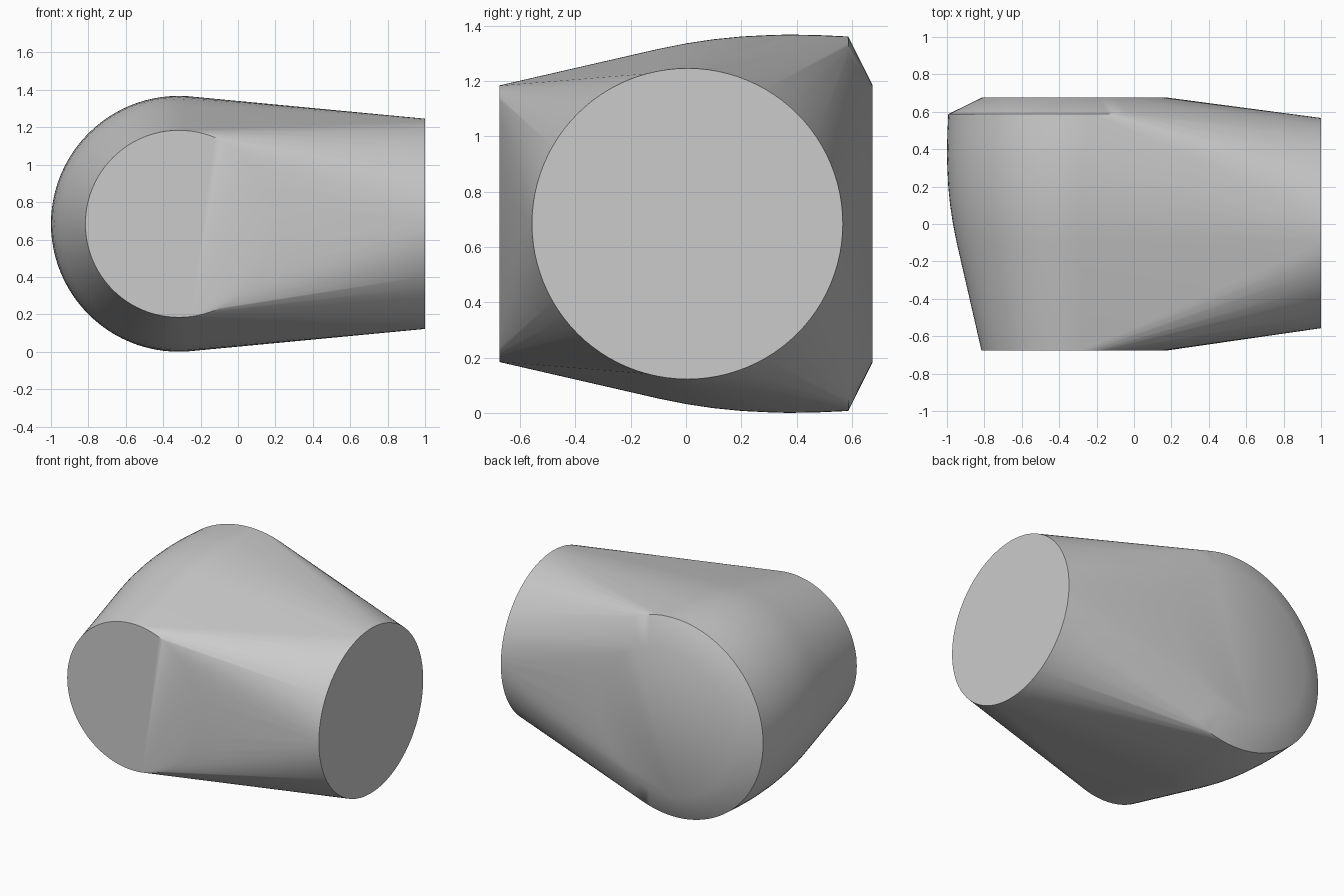
import bpy
import bmesh
from math import cos, sin, tau, radians

cube = bpy.data.objects.get("Cube")
if cube:
    bpy.data.objects.remove(cube, do_unlink=True)

SIDES = 96
CENTRE_X, CENTRE_Z = -0.316, 0.684
END_X, END_Y, END_RADIUS = 1.0, 0.005, 0.562

# Rounded barrel profile along y: (position, radius)
BARREL = [(-0.675, 0.5), (-0.1, 0.632), (0, 0.652), (0.1, 0.667), (0.2, 0.677),
          (0.3, 0.682), (0.37, 0.684), (0.48, 0.682), (0.587, 0.677), (0.675, 0.5)]

grey = bpy.data.materials.new("plain grey")
grey.use_nodes = True
colour = (0.6, 0.6, 0.6, 1)
grey.diffuse_color = colour
grey.node_tree.nodes["Principled BSDF"].inputs["Base Color"].default_value = colour

bm = bmesh.new()
for i in range(SIDES):
    c, s = cos(tau * i / SIDES), sin(tau * i / SIDES)
    # Barrel rings
    for y, r in BARREL:
        bm.verts.new((CENTRE_X + r * c, y, CENTRE_Z + r * s))
    # Side end disc
    bm.verts.new((END_X, END_Y + END_RADIUS * c, CENTRE_Z + END_RADIUS * s))

# One taut skin wrapped around the barrel and the end disc
bmesh.ops.convex_hull(bm, input=bm.verts[:])
bmesh.ops.delete(bm, geom=[v for v in bm.verts if not v.link_faces], context="VERTS")
bmesh.ops.recalc_face_normals(bm, faces=bm.faces[:])

mesh = bpy.data.meshes.new("rounded_body")
bm.to_mesh(mesh)
bm.free()
mesh.materials.append(grey)
body = bpy.data.objects.new("rounded_body", mesh)
bpy.context.collection.objects.link(body)

bpy.ops.object.select_all(action="DESELECT")
body.select_set(True)
bpy.context.view_layer.objects.active = body
bpy.ops.object.shade_smooth_by_angle(angle=radians(30))
